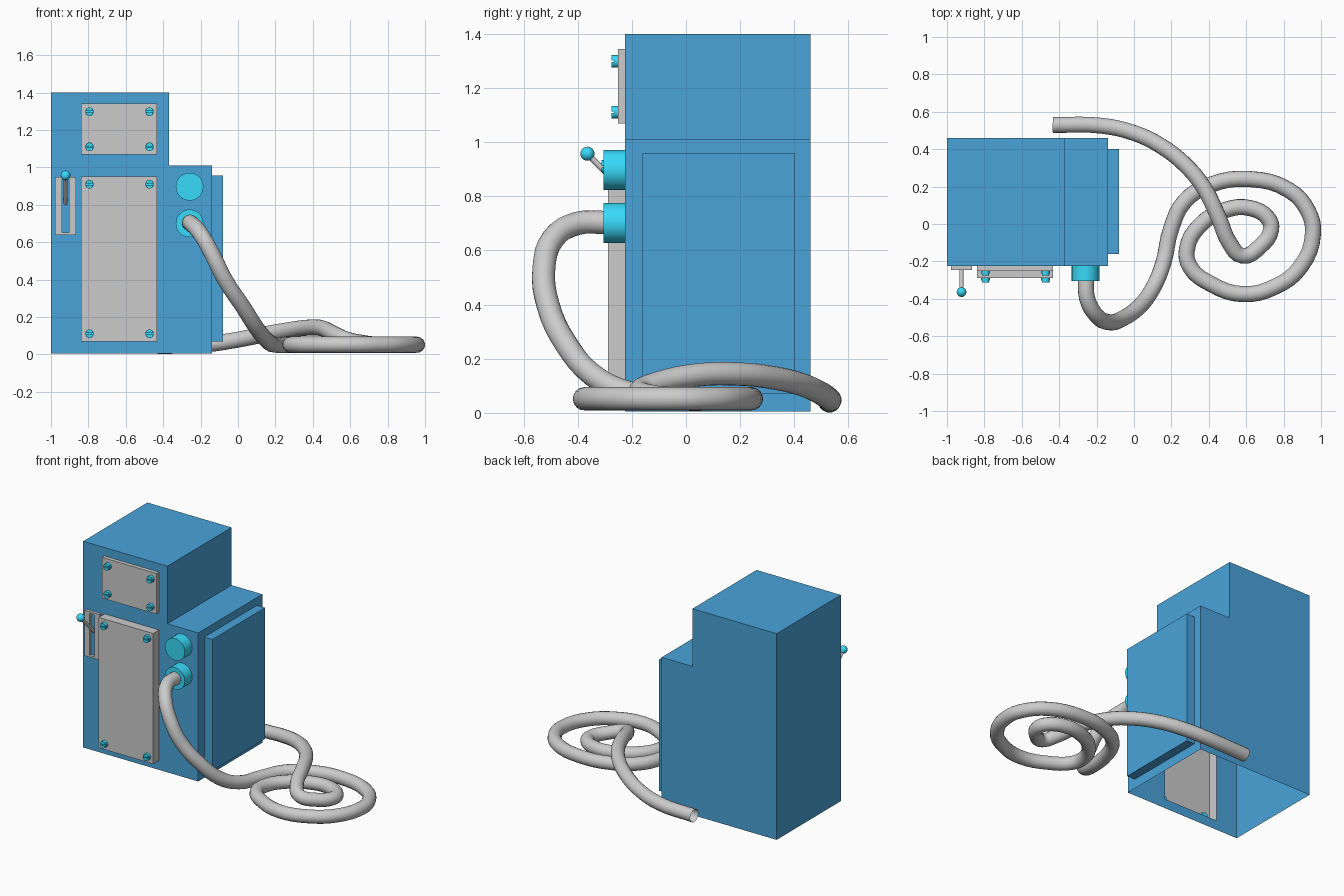
import bpy, bmesh, math
from mathutils import Vector

if "Cube" in bpy.data.objects:
    bpy.data.objects.remove(bpy.data.objects["Cube"])


def material(name, rgb):
    m = bpy.data.materials.new(name)
    m.diffuse_color = (*rgb, 1)
    m.use_nodes = True
    m.node_tree.nodes["Principled BSDF"].inputs["Base Color"].default_value = m.diffuse_color
    return m


BLUE = material("blue_paint", (0.07, 0.37, 0.70))
CYAN = material("cyan_fitting", (0.04, 0.70, 0.95))


def finish(bm, name, mat=None, smooth=False):
    bmesh.ops.remove_doubles(bm, verts=bm.verts, dist=1e-5)
    bmesh.ops.recalc_face_normals(bm, faces=bm.faces)
    me = bpy.data.meshes.new(name)
    bm.to_mesh(me)
    bm.free()
    ob = bpy.data.objects.new(name, me)
    bpy.context.collection.objects.link(ob)
    if mat:
        me.materials.append(mat)
    if smooth:
        bpy.ops.object.select_all(action='DESELECT')
        ob.select_set(True)
        bpy.context.view_layer.objects.active = ob
        bpy.ops.object.shade_smooth_by_angle(angle=math.radians(35))
    return ob


def add_box(bm, x, y, z, open_back=False):
    v = [bm.verts.new((a, b, c)) for a in x for b in y for c in z]
    faces = [(0, 1, 3, 2), (4, 6, 7, 5), (0, 4, 5, 1), (0, 2, 6, 4), (1, 5, 7, 3)]
    if not open_back:
        faces.append((2, 3, 7, 6))
    for f in faces:
        bm.faces.new([v[i] for i in f])


def box(name, x, y, z, mat=None, open_back=False):
    bm = bmesh.new()
    add_box(bm, x, y, z, open_back)
    return finish(bm, name, mat)


def extrude_y(bm, pts, y0, y1):
    # closed (x, z) outline extruded along y
    a = [bm.verts.new((x, y0, z)) for x, z in pts]
    b = [bm.verts.new((x, y1, z)) for x, z in pts]
    bm.faces.new(a)
    bm.faces.new(b[::-1])
    n = len(pts)
    for i in range(n):
        bm.faces.new((a[i], b[i], b[(i + 1) % n], a[(i + 1) % n]))


def arc(cx, cz, r, a0, a1, n):
    return [(cx + r * math.cos(a0 + (a1 - a0) * i / n), cz + r * math.sin(a0 + (a1 - a0) * i / n))
            for i in range(n + 1)]


FRONT, BACK, FLOOR = -0.225, 0.46, 0.006
PX, PZ = (-0.84, -0.433), (0.07, 0.952)

# Cabinet shell: stepped outline, open underneath, front pierced behind the hollow lower plate
bm = bmesh.new()
outline = [(-1, FLOOR), (-1, 1.4), (-0.37, 1.4), (-0.37, 1.01), (-0.14, 1.01), (-0.14, FLOOR)]
f = [bm.verts.new((x, FRONT, z)) for x, z in outline]
b = [bm.verts.new((x, BACK, z)) for x, z in outline]
bm.faces.new(b)
for i in range(5):
    bm.faces.new((f[i], f[i + 1], b[i + 1], b[i]))
for x0, x1, z0, z1 in [(-1, PX[0], FLOOR, 1.01), (PX[1], -0.14, FLOOR, 1.01),
                       (*PX, FLOOR, PZ[0]), (*PX, PZ[1], 1.01), (-1, -0.37, 1.01, 1.4)]:
    bm.faces.new([bm.verts.new((x, FRONT, z)) for x, z in ((x0, z0), (x1, z0), (x1, z1), (x0, z1))])
finish(bm, "cabinet", BLUE)

# Side panel and front plates
box("side_panel", (-0.14, -0.08), (-0.16, 0.402), (0.07, 0.957), BLUE)
box("lower_plate", PX, (-0.288, FRONT), PZ, open_back=True)
box("upper_plate", PX, (-0.251, FRONT), (1.068, 1.343))

# Slotted bolts in the plate corners
for label, face, rows in (("upper", -0.251, (1.11, 1.298)), ("lower", -0.288, (0.111, 0.91))):
    for i, z in enumerate(rows):
        for j, x in enumerate((-0.794, -0.473)):
            bm = bmesh.new()
            extrude_y(bm, arc(x, z, 0.023, 0, math.tau, 20)[:-1], face - 0.014, face + 0.01)
            extrude_y(bm, arc(x, z + 0.003, 0.02, 0, math.pi, 10), face - 0.024, face - 0.014)
            extrude_y(bm, arc(x, z - 0.003, 0.02, math.pi, math.tau, 10), face - 0.024, face - 0.014)
            finish(bm, f"{label}_bolt_{i}{j}", CYAN, True)

# Lever plate framing a slot
bm = bmesh.new()
Y = (-0.245, FRONT)
add_box(bm, (-0.978, -0.94), Y, (0.64, 0.948))
add_box(bm, (-0.903, -0.866), Y, (0.64, 0.948))
add_box(bm, (-0.94, -0.903), Y, (0.64, 0.652))
add_box(bm, (-0.94, -0.903), Y, (0.936, 0.948))
finish(bm, "lever_plate")

# Lever stem and ball
p, q = Vector((-0.922, -0.215, 0.805)), Vector((-0.922, -0.364, 0.957))
bm = bmesh.new()
bmesh.ops.create_cone(bm, cap_ends=True, segments=16, radius1=0.011, radius2=0.011, depth=(q - p).length)
stem = finish(bm, "lever_stem", None, True)
stem.location = (p + q) / 2
stem.rotation_euler = (q - p).to_track_quat('Z', 'Y').to_euler()
bm = bmesh.new()
bmesh.ops.create_uvsphere(bm, u_segments=20, v_segments=12, radius=0.026)
finish(bm, "lever_ball", CYAN, True).location = q

# Round hose sockets
for label, z in (("upper", 0.897), ("lower", 0.701)):
    bm = bmesh.new()
    extrude_y(bm, arc(-0.259, z, 0.074, 0, math.tau, 32)[:-1], -0.304, FRONT + 0.005)
    finish(bm, label + "_socket", CYAN, True)

# Hose: drops from the lower socket, coils on the floor and trails off behind
G = 0.052
path = [(-.257, -.29, .703), (-.25, -.40, .70), (-.2, -.49, .645), (-.135, -.525, .53),
        (-.07, -.51, .40), (.03, -.44, .25), (.10, -.345, .14), (.155, -.215, .075),
        (.2, -.02, G), (.27, .12, G), (.41, .21, G), (.62, .24, G), (.83, .18, G),
        (.93, .07, G), (.957, -.05, G), (.89, -.23, G), (.755, -.335, G), (.58, -.375, G),
        (.41, -.32, G), (.30, -.23, G), (.283, -.135, G), (.35, -.01, G), (.49, .075, G),
        (.62, .085, G), (.717, .03, G), (.733, -.03, G), (.674, -.12, .06), (.58, -.17, .08),
        (.513, -.105, .11), (.45, .04, .14), (.37, .2, .143), (.27, .32, .13),
        (.14, .42, .107), (.005, .485, .08), (-.17, .525, .054), (-.433, .53, .044)]
cu = bpy.data.curves.new("hose", 'CURVE')
cu.dimensions = '3D'
cu.bevel_depth = 0.043
cu.bevel_resolution = 6
cu.resolution_u = 4
sp = cu.splines.new('BEZIER')
sp.bezier_points.add(len(path) - 1)
for bp, co in zip(sp.bezier_points, path):
    bp.co = co
    bp.handle_left_type = bp.handle_right_type = 'AUTO'
hose = bpy.data.objects.new("hose", cu)
bpy.context.collection.objects.link(hose)
bpy.ops.object.select_all(action='DESELECT')
hose.select_set(True)
bpy.context.view_layer.objects.active = hose
bpy.ops.object.convert(target='MESH')
bpy.ops.object.shade_smooth_by_angle(angle=math.radians(40))
